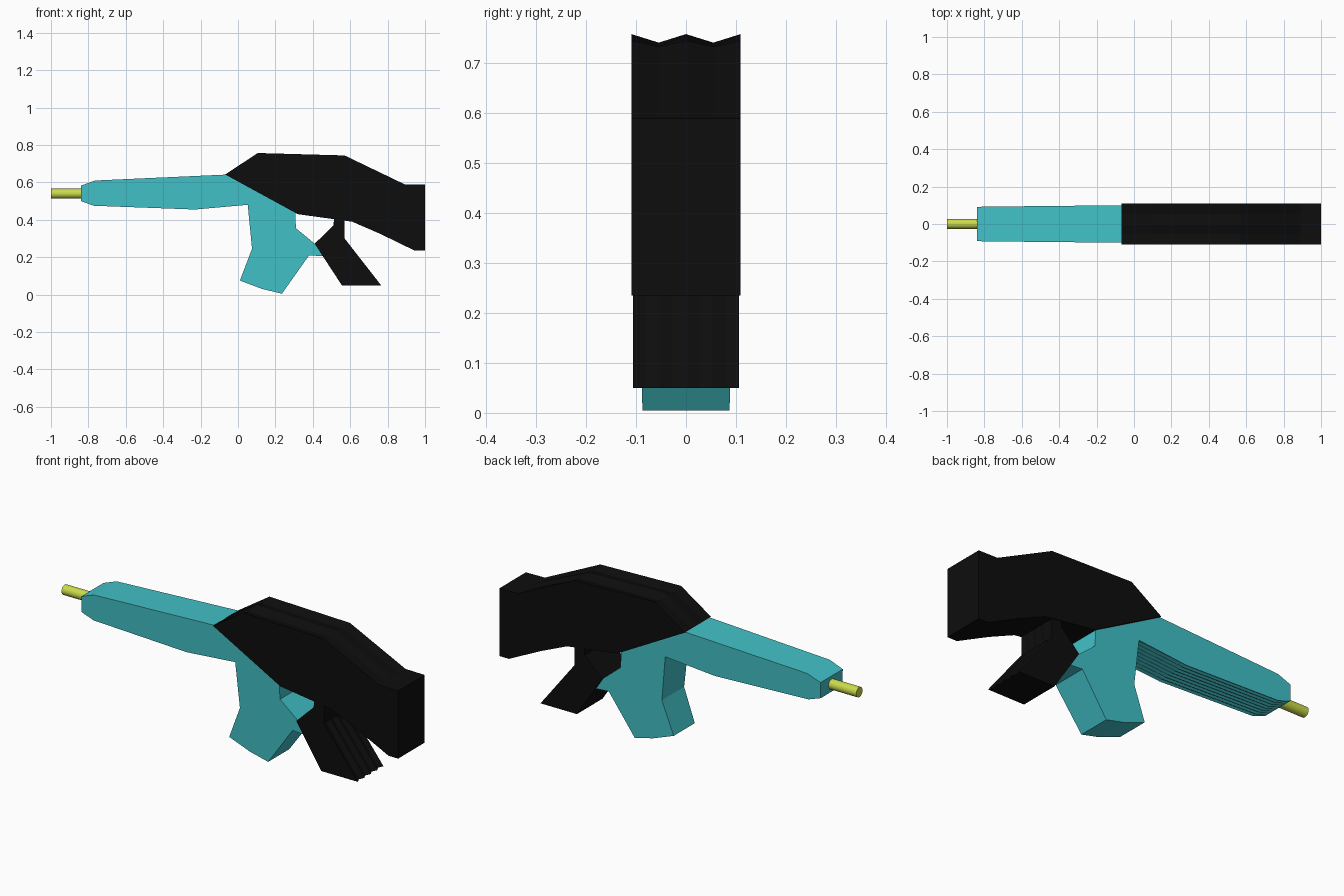
import bpy, bmesh, math

if "Cube" in bpy.data.objects:
    bpy.data.objects.remove(bpy.data.objects["Cube"])


def material(name, rgb):
    m = bpy.data.materials.new(name)
    m.diffuse_color = (*rgb, 1)
    m.use_nodes = True
    m.node_tree.nodes["Principled BSDF"].inputs["Base Color"].default_value = m.diffuse_color
    return m


TEAL = material("teal", (0.054, 0.54, 0.58))
BLACK = material("black", (0.004, 0.004, 0.004))
YELLOW = material("yellow_green", (0.60, 0.70, 0.07))


def slab(name, profile, half_width, mat, slices=3, dips=None):
    """Loft an x/z profile across y; points listed in dips shift on every other slice."""
    dips = dips or {}
    bm = bmesh.new()
    rows = []
    for s in range(slices):
        t = 2 * s / (slices - 1) - 1
        row = []
        for i, (x, z) in enumerate(profile):
            dx, dz = dips.get(i, (0, 0)) if s % 2 else (0, 0)
            row.append(bm.verts.new((x + dx, t * half_width(x, z), z + dz)))
        rows.append(row)
    n = len(profile)
    for a, b in zip(rows, rows[1:]):
        for i in range(n):
            j = (i + 1) % n
            bm.faces.new((a[i], a[j], b[j], b[i]))
    bm.faces.new(rows[0])
    bm.faces.new(rows[-1][::-1])
    bmesh.ops.recalc_face_normals(bm, faces=bm.faces)
    me = bpy.data.meshes.new(name)
    bm.to_mesh(me)
    bm.free()
    me.materials.append(mat)
    ob = bpy.data.objects.new(name, me)
    bpy.context.collection.objects.link(ob)
    return ob


# Handguard, magazine and trigger guard as one gently tapering body, ribbed underneath
slab("handguard_and_magazine", [
    (-0.84, 0.50), (-0.77, 0.475), (-0.23, 0.455), (0.052, 0.48),
    (0.075, 0.245), (0.01, 0.075), (0.13, 0.03), (0.235, 0.005),
    (0.38, 0.21), (0.46, 0.205), (0.43, 0.265), (0.41, 0.272),
    (0.31, 0.355), (0.305, 0.46), (-0.055, 0.642), (-0.765, 0.61),
    (-0.84, 0.582)],
    lambda x, z: 0.0848 + 0.0088 * x + 0.0247 * z, TEAL, 17,
    {1: (0, 0.007), 2: (0, 0.007)})

# Receiver and stock, with shallow lengthwise grooves on top
slab("receiver_and_stock", [
    (-0.068, 0.642), (0.32, 0.43), (0.61, 0.39), (0.76, 0.325),
    (0.945, 0.235), (1.0, 0.235), (1.0, 0.588), (0.89, 0.59),
    (0.57, 0.744), (0.105, 0.757)],
    lambda x, z: 0.109, BLACK, 5,
    {8: (0, -0.012), 9: (0, -0.017)})

# Pistol grip with fluted back
slab("grip", [
    (0.515, 0.42), (0.51, 0.37), (0.41, 0.272), (0.555, 0.05),
    (0.765, 0.05), (0.57, 0.30), (0.57, 0.42)],
    lambda x, z: 0.106, BLACK, 9,
    {4: (-0.012, 0), 5: (-0.008, 0)})

# Muzzle
bpy.ops.mesh.primitive_cylinder_add(
    vertices=24, radius=0.026, depth=0.2, location=(-0.9, 0, 0.54),
    rotation=(0, math.pi / 2, 0))
muzzle = bpy.context.object
muzzle.name = "muzzle"
muzzle.data.materials.append(YELLOW)
bpy.ops.object.shade_smooth_by_angle()
